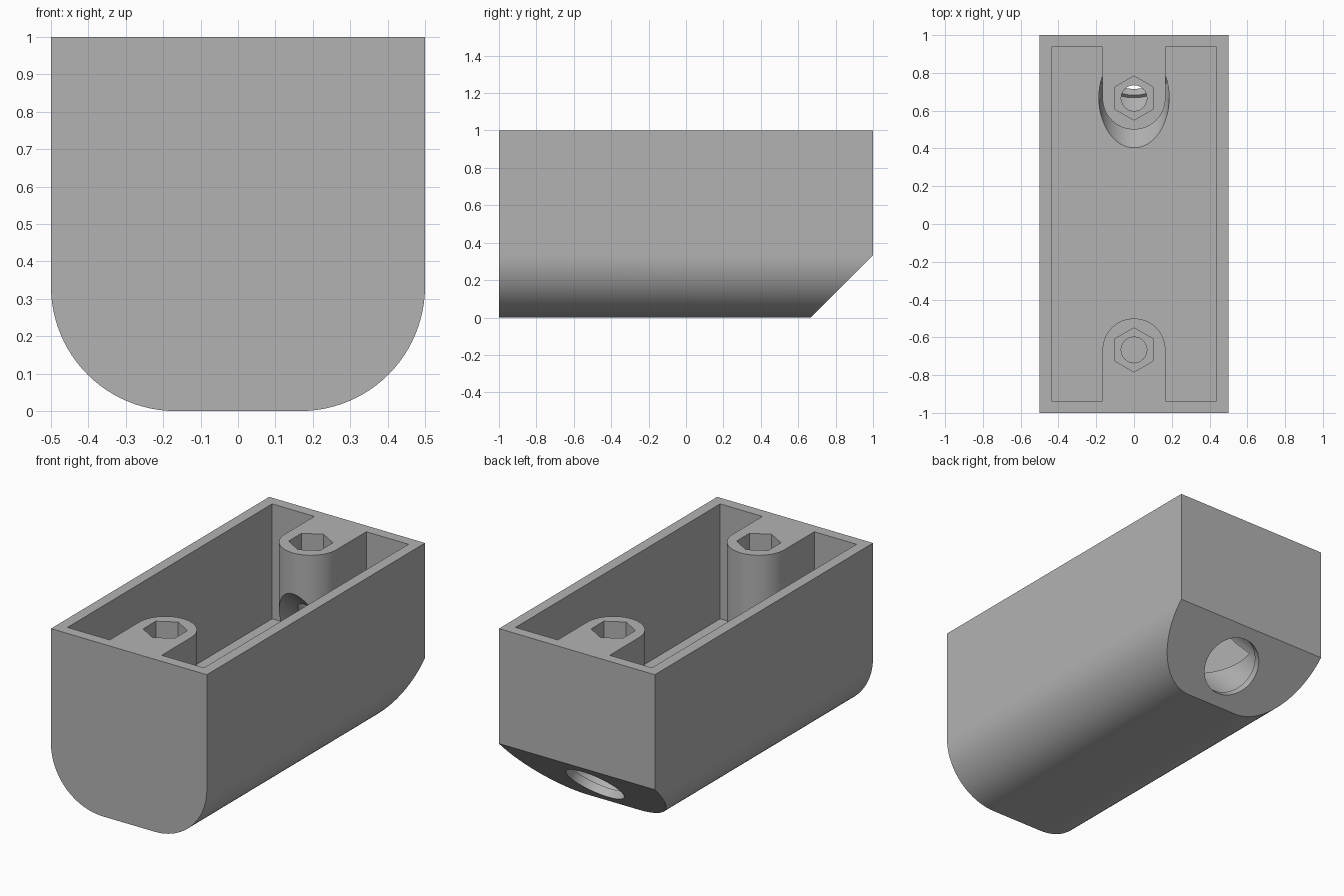
import bpy
import bmesh
from math import sin, cos, pi, radians
from mathutils import Matrix, Vector

default = bpy.data.objects.get("Cube")
if default:
    bpy.data.objects.remove(default, do_unlink=True)

THIRD = 1 / 3
BOSS_R = 1 / 6
BOSS_Y = 2 / 3
FLOOR = THIRD

grey = bpy.data.materials.new("plain_grey")
grey.use_nodes = True
colour = (0.45, 0.45, 0.45, 1)
grey.diffuse_color = colour
grey.node_tree.nodes["Principled BSDF"].inputs["Base Color"].default_value = colour


def arc(cx, cy, r, start, end, steps):
    """Points on an arc, angles in degrees."""
    angles = [radians(start + (end - start) * i / steps) for i in range(steps + 1)]
    return [(cx + r * cos(a), cy + r * sin(a)) for a in angles]


def prism(name, outline, depth, matrix):
    """Extrude a flat outline along its local z, then place it."""
    bm = bmesh.new()
    face = bm.faces.new([bm.verts.new((u, v, 0)) for u, v in outline])
    ext = bmesh.ops.extrude_face_region(bm, geom=[face])
    moved = [g for g in ext["geom"] if isinstance(g, bmesh.types.BMVert)]
    bmesh.ops.translate(bm, vec=(0, 0, depth), verts=moved)
    bmesh.ops.transform(bm, matrix=matrix, verts=bm.verts)
    bmesh.ops.recalc_face_normals(bm, faces=bm.faces)
    mesh = bpy.data.meshes.new(name)
    bm.to_mesh(mesh)
    bm.free()
    mesh.materials.append(grey)
    obj = bpy.data.objects.new(name, mesh)
    bpy.context.collection.objects.link(obj)
    return obj


def cut(target, cutter):
    """Subtract the cutter and discard it."""
    cutter.hide_render = True
    mod = target.modifiers.new("cut", 'BOOLEAN')
    mod.operation = 'DIFFERENCE'
    mod.solver = 'EXACT'
    mod.object = cutter
    bpy.ops.object.select_all(action='DESELECT')
    bpy.context.view_layer.objects.active = target
    target.select_set(True)
    bpy.ops.object.modifier_apply(modifier=mod.name)
    bpy.data.objects.remove(cutter, do_unlink=True)


def upright(x, y, z):
    return Matrix.Translation((x, y, z))


def slanted(y):
    """Frame on the line y + z = 1, pointing inward and up."""
    direction = Vector((0, -1, 1))
    return Matrix.Translation((0, y, 1 - y)) @ direction.to_track_quat('Z', 'X').to_matrix().to_4x4()


def circle(r, steps=64):
    return arc(0, 0, r, 0, 360, steps)[:-1]


# Outer shell: square top, rounded lower edges, running front to back
section = [(0.5, 1), (-0.5, 1)]
section += arc(-0.5 + THIRD, THIRD, THIRD, 180, 270, 24)
section += arc(0.5 - THIRD, THIRD, THIRD, 270, 360, 24)
body = prism("housing", section, 2, Matrix.Translation((0, 1, 0)) @ Matrix.Rotation(pi / 2, 4, 'X'))

# Sloped lower back edge
bm = bmesh.new()
bm.from_mesh(body.data)
cutplane = bmesh.ops.bisect_plane(bm, geom=bm.verts[:] + bm.edges[:] + bm.faces[:],
                                  plane_co=(0, 1, THIRD), plane_no=(0, 1, -1), clear_outer=True)
rim = [g for g in cutplane["geom_cut"] if isinstance(g, bmesh.types.BMEdge)]
bmesh.ops.contextual_create(bm, geom=rim)
bmesh.ops.remove_doubles(bm, verts=bm.verts, dist=1e-5)
bmesh.ops.recalc_face_normals(bm, faces=bm.faces)
bm.to_mesh(body.data)
bm.free()

# Pocket, wrapped around a screw boss at each end
half_x, half_y = 0.4375, 0.9375
pocket = [(half_x, -half_y), (half_x, half_y), (BOSS_R, half_y)]
pocket += arc(0, BOSS_Y, BOSS_R, 0, -180, 32)
pocket += [(-BOSS_R, half_y), (-half_x, half_y), (-half_x, -half_y), (-BOSS_R, -half_y)]
pocket += arc(0, -BOSS_Y, BOSS_R, 180, 0, 32)
pocket += [(BOSS_R, -half_y)]
cut(body, prism("pocket_cutter", pocket, 1, upright(0, 0, FLOOR)))

# Slanted bore at the back, with a narrower lip at its mouth
cut(body, prism("bore_cutter", circle(0.186), 0.85, slanted(0.8)))
cut(body, prism("lip_cutter", circle(0.167), 0.3, slanted(0.95)))

# Hexagonal nut recess and screw hole in each boss
for y in (-BOSS_Y, BOSS_Y):
    hexagon = arc(0, 0, 0.117, 90, 450, 6)[:-1]
    cut(body, prism("nut_cutter", hexagon, 0.5, upright(0, y, 0.833)))
    cut(body, prism("screw_cutter", circle(0.068, 40), 0.6, upright(0, y, 0.4)))

bpy.ops.object.select_all(action='DESELECT')
bpy.context.view_layer.objects.active = body
body.select_set(True)
bpy.ops.object.shade_smooth_by_angle(angle=radians(30))
